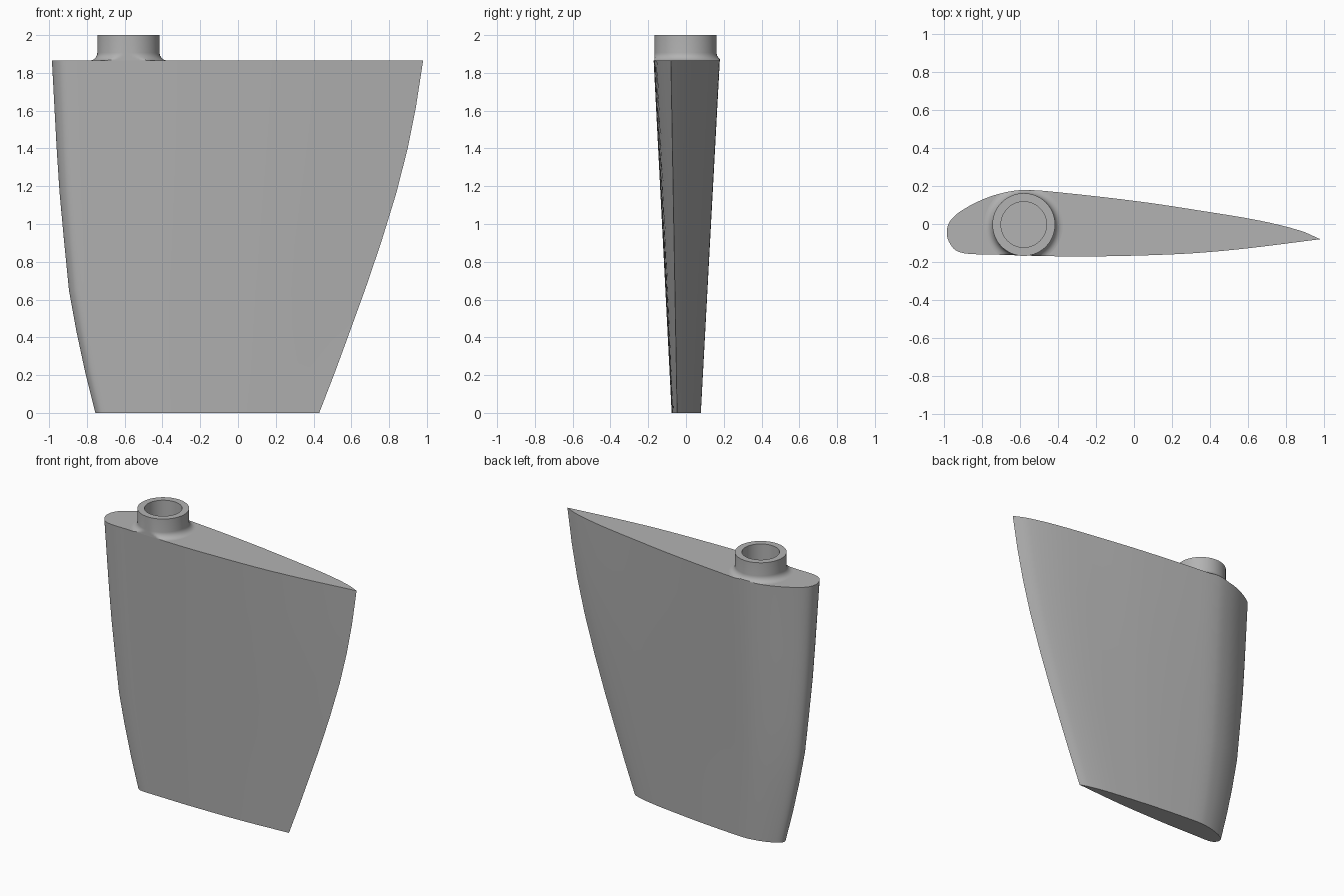
import bpy, bmesh, math
from mathutils import Vector

cube = bpy.data.objects.get("Cube")
if cube:
    bpy.data.objects.remove(cube, do_unlink=True)

grey = bpy.data.materials.new("plain_grey")
grey.use_nodes = True
colour = (0.45, 0.45, 0.45, 1)
grey.diffuse_color = colour
grey.node_tree.nodes["Principled BSDF"].inputs["Base Color"].default_value = colour

TOP = 1.865
POST = Vector((-0.58, -0.003))
BORE = 0.12

# Foil section at the top, nose to tail on each side
UPPER = [(-0.985, -0.04), (-0.968, 0.015), (-0.915, 0.065), (-0.81, 0.123), (-0.705, 0.16),
         (-0.585, 0.179), (-0.39, 0.166), (0.03, 0.118), (0.35, 0.07), (0.66, 0.018),
         (0.875, -0.035), (0.98, -0.08)]
LOWER = [(-0.985, -0.04), (-0.975, -0.09), (-0.94, -0.137), (-0.88, -0.156), (-0.76, -0.16),
         (-0.5, -0.168), (-0.23, -0.171), (0.24, -0.158), (0.56, -0.132), (0.98, -0.08)]
# Height, leading edge, trailing edge
EDGES = [(0, -0.755, 0.43), (0.22, -0.81, 0.515), (0.43, -0.855, 0.592), (0.65, -0.895, 0.672),
         (0.9, -0.92, 0.757), (1.17, -0.945, 0.84), (1.4, -0.96, 0.898), (1.62, -0.972, 0.942),
         (TOP, -0.985, 0.98)]


def smooth_path(points, before, steps=4):
    """Smooth curve through the points; the point before the first sets the start direction."""
    pts = [Vector(p) for p in [before] + points]
    pts.append(2 * pts[-1] - pts[-2])
    out = []
    for a, b, c, d in zip(pts, pts[1:], pts[2:], pts[3:]):
        # tangents scaled to the span keep uneven spacing smooth
        span = (c - b).length
        t0 = (c - a).normalized() * span
        t1 = (d - b).normalized() * span
        for i in range(steps):
            t = i / steps
            out.append(b * (2*t**3 - 3*t*t + 1) + t0 * (t**3 - 2*t*t + t)
                       + c * (3*t*t - 2*t**3) + t1 * (t**3 - t*t))
    out.append(pts[-2])
    return out


def height_at(path, x):
    for a, b in zip(path, path[1:]):
        if a.x <= x <= b.x:
            return a.y + (b.y - a.y) * (x - a.x) / max(b.x - a.x, 1e-6)
    return path[-1].y


def skin(name, rings, cap=False, close_rows=False):
    bm = bmesh.new()
    rows = [[bm.verts.new(p) for p in ring] for ring in rings]
    n = len(rows[0])
    for a, b in zip(rows, rows[1:]):
        for i in range(n):
            j = (i + 1) % n
            bm.faces.new((a[i], a[j], b[j], b[i]))
    if cap:
        bm.faces.new(rows[0][::-1])
        bm.faces.new(rows[-1])
    mesh = bpy.data.meshes.new(name)
    bm.to_mesh(mesh)
    bm.free()
    ob = bpy.data.objects.new(name, mesh)
    bpy.context.collection.objects.link(ob)
    mesh.materials.append(grey)
    return ob


def activate(ob):
    bpy.ops.object.select_all(action='DESELECT')
    ob.select_set(True)
    bpy.context.view_layer.objects.active = ob


def circle(r, z, n=64):
    return [(POST.x + r * math.cos(math.tau * i / n),
             POST.y + r * math.sin(math.tau * i / n), z) for i in range(n)]


# Blade: foil section tapering in chord and thickness
upper = smooth_path(UPPER, LOWER[1])
lower = smooth_path(LOWER, UPPER[1])
outline = lower + upper[-2:0:-1]
nose, tail = UPPER[0][0], UPPER[-1][0]
rings = []
for z, lead, trail in EDGES:
    f = z / TOP
    ring = []
    for p in outline:
        t = (p.x - nose) / (tail - nose)
        y = p.y * (0.44 + 0.56 * f) - 0.012 * (1 - f) * max(t, 0)**3
        ring.append((lead + t * (trail - lead), y, z))
    rings.append(ring)
blade = skin("rudder_blade", rings, cap=True)

# Bore for the post, cut into the blade
cutter = skin("bore_cutter", [circle(BORE, 1.4), circle(BORE, 2.1)], cap=True)
cutter.hide_render = True
cut = blade.modifiers.new("bore", 'BOOLEAN')
cut.operation = 'DIFFERENCE'
cut.solver = 'EXACT'
cut.object = cutter
activate(blade)
bpy.ops.object.modifier_apply(modifier=cut.name)
bpy.data.objects.remove(cutter, do_unlink=True)

# Post socket: flared foot trimmed to the blade outline, then wall, rim and bore
R, FILLET = 0.165, 0.042
post_rings = []
for k in range(8, -1, -1):
    a = math.pi / 2 * k / 8
    foot = circle(R + FILLET * (1 - math.cos(a)), TOP + FILLET * (1 - math.sin(a)))
    post_rings.append([(x, min(max(y, height_at(lower, x)), height_at(upper, x)), z)
                       for x, y, z in foot])
post_rings += [circle(R, 2), circle(BORE, 2), circle(BORE, TOP)]
socket = skin("post_socket", post_rings)

for ob in (blade, socket):
    activate(ob)
    bpy.ops.object.shade_smooth_by_angle(angle=math.radians(30))
